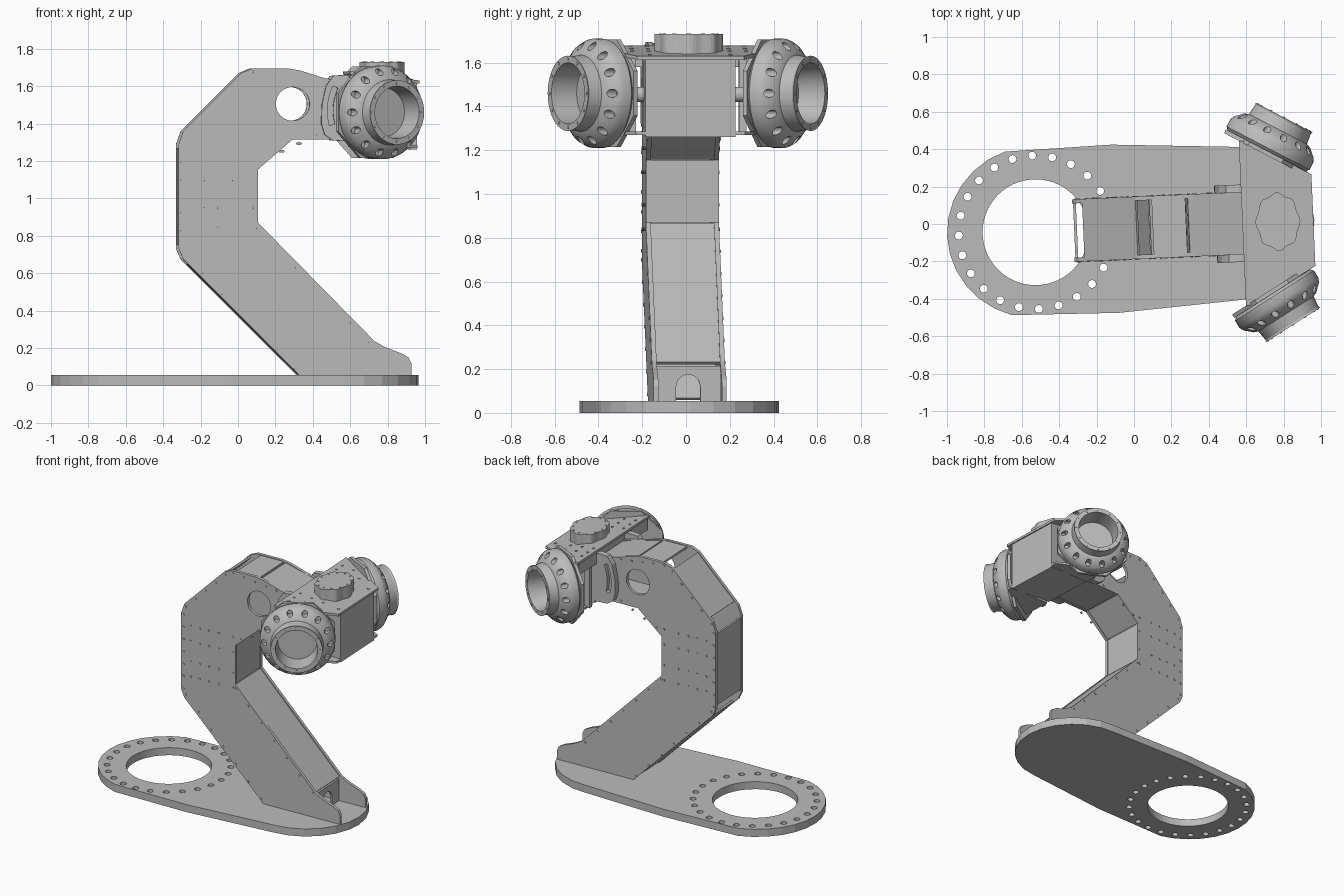
import bpy, bmesh, math
from mathutils import Matrix, Vector

cube = bpy.data.objects.get("Cube")
if cube:
    bpy.data.objects.remove(cube)

grey = bpy.data.materials.new("machined_grey")
grey.use_nodes = True
grey.diffuse_color = (0.5, 0.5, 0.5, 1)
grey.node_tree.nodes["Principled BSDF"].inputs["Base Color"].default_value = (0.5, 0.5, 0.5, 1)

# The whole machine is turned slightly on its stand
TURN = Matrix.Translation((0, -0.021, 0)) @ Matrix.Rotation(math.radians(2.5), 4, 'Z')
# Slope of the head's top
TILT = Matrix.Identity(4)
TILT[2][0], TILT[2][3] = -0.13, 0.1


def finish(name, bm, mat=None, smooth=False):
    """Turn a bmesh into a placed, coloured object."""
    bmesh.ops.transform(bm, matrix=TURN @ (mat or Matrix.Identity(4)), verts=bm.verts)
    bmesh.ops.recalc_face_normals(bm, faces=bm.faces)
    me = bpy.data.meshes.new(name)
    bm.to_mesh(me)
    bm.free()
    me.materials.append(grey)
    ob = bpy.data.objects.new(name, me)
    bpy.context.collection.objects.link(ob)
    if smooth:
        activate(ob)
        bpy.ops.object.shade_smooth_by_angle(angle=math.radians(30))
    return ob


def activate(ob):
    bpy.ops.object.select_all(action='DESELECT')
    ob.select_set(True)
    bpy.context.view_layer.objects.active = ob


def prism(name, pts, axis, a, b, mat=None):
    """Extrude a 2D outline along an axis from a to b."""
    place = {'X': lambda p, d: (d, p[0], p[1]),
             'Y': lambda p, d: (p[0], d, p[1]),
             'Z': lambda p, d: (p[0], p[1], d)}[axis]
    bm = bmesh.new()
    lo = [bm.verts.new(place(p, a)) for p in pts]
    hi = [bm.verts.new(place(p, b)) for p in pts]
    bm.faces.new(lo)
    bm.faces.new(hi)
    for i in range(len(pts)):
        j = (i + 1) % len(pts)
        bm.faces.new((lo[i], lo[j], hi[j], hi[i]))
    return finish(name, bm, mat)


def lathe(name, profile, mat, n=48):
    """Revolve an (offset, radius) profile that starts and ends on the axis."""
    bm = bmesh.new()
    vs = [bm.verts.new((r, 0, s)) for s, r in profile]
    es = [bm.edges.new(pair) for pair in zip(vs, vs[1:])]
    bmesh.ops.spin(bm, geom=vs + es, cent=(0, 0, 0), axis=(0, 0, 1),
                   angle=math.tau, steps=n, use_duplicate=False)
    bmesh.ops.remove_doubles(bm, verts=bm.verts, dist=0.0005)
    return finish(name, bm, mat, True)


def pins(name, spots, normal, r, depth, mat=None, n=10):
    """A set of small cylinders, used as bolts or as drills."""
    rot = Vector(normal).to_track_quat('Z', 'Y').to_matrix().to_4x4()
    bm = bmesh.new()
    for p in spots:
        bmesh.ops.create_cone(bm, cap_ends=True, segments=n, radius1=r, radius2=r,
                              depth=depth, matrix=Matrix.Translation(p) @ rot)
    return finish(name, bm, mat)


def cut(ob, cutter):
    mod = ob.modifiers.new("cut", 'BOOLEAN')
    mod.operation, mod.object, mod.solver = 'DIFFERENCE', cutter, 'EXACT'
    activate(ob)
    bpy.ops.object.modifier_apply(modifier=mod.name)
    bpy.data.objects.remove(cutter)


def arc(cx, cy, rx, ry, a, b, n):
    return [(cx + rx * math.cos(math.radians(a + (b - a) * i / n)),
             cy + ry * math.sin(math.radians(a + (b - a) * i / n))) for i in range(n + 1)]


def ring_spots(r, z, n, cx=0):
    return [(cx + x, y, z) for x, y in arc(0, 0, r, r, 0, 360, n)[:-1]]


# Base plate with large round opening and bolt circle
outline = (arc(-0.527, 0, 0.473, 0.46, 108, 252, 12) + [(-0.1, -0.45)]
           + arc(0.55, 0, 0.415, 0.41, -90, 90, 12) + [(-0.1, 0.45)])
base = prism("base_plate", outline, 'Z', 0, 0.055)
cut(base, pins("opening_cutter", [(-0.527, 0, 0.03)], (0, 0, 1), 0.283, 0.2, n=64))
cut(base, pins("bolt_circle_cutter", ring_spots(0.41, 0.03, 24, -0.527), (0, 0, 1), 0.021, 0.2, n=16))

# Arm side plates with round window
side = [(0.32, 0.055), (0.92, 0.055), (0.92, 0.12), (0.905, 0.15), (0.87, 0.17), (0.78, 0.205),
        (0.725, 0.235), (0.1, 0.87), (0.1, 1.155), (0.285, 1.315), (0.6, 1.315), (0.6, 1.61),
        (0.45, 1.645), (0.32, 1.685), (0.26, 1.695), (0.07, 1.695), (0.01, 1.67), (-0.3, 1.36),
        (-0.325, 1.29), (-0.325, 0.73), (-0.3, 0.675)]
for s, tag in ((-1, "right"), (1, "left")):
    plate = prism(tag + "_arm_side", side, 'Y', s * 0.145, s * 0.167)
    cut(plate, pins("window_cutter", [(0.285, s * 0.156, 1.505)], (0, 1, 0), 0.09, 0.1, n=40))

    # Bolts in the spine and along the edges
    spots = [(x, z) for x in (-0.25, -0.18, -0.11, -0.03, 0.08) for z in (1.21, 1.1, 0.95, 0.84)]
    for (x0, z0), (x1, z1), n in (((0.7, 0.23), (0.1, 0.84), 6), ((0.3, 0.085), (-0.29, 0.7), 6),
                                  ((-0.307, 0.74), (-0.307, 1.28), 6), ((-0.29, 1.34), (0.02, 1.65), 4),
                                  ((0.08, 1.677), (0.42, 1.635), 4), ((0.14, 1.21), (0.42, 1.335), 3)):
        spots += [(x0 + (x1 - x0) * i / n, z0 + (z1 - z0) * i / n) for i in range(n + 1)]
    pins(tag + "_arm_bolts", [(x, s * 0.167, z) for x, z in spots], (0, 1, 0), 0.008, 0.008, n=8)

# Panels closing the arm between the side plates
panels = [((0.72, 0.235), (0.1, 0.87)), ((0.1, 0.87), (0.1, 1.155)), ((0.1, 1.155), (0.285, 1.315)),
          ((0.285, 1.315), (0.6, 1.315)), ((0.6, 1.61), (0.295, 1.69)), ((0.28, 1.695), (0.1, 1.695)),
          ((0.01, 1.67), (-0.275, 1.385)), ((-0.325, 1.27), (-0.325, 0.75)), ((-0.27, 0.645), (0.32, 0.055))]
for i, (p, q) in enumerate(panels):
    p, q = Vector(p), Vector(q)
    d = (q - p).normalized()
    inward = Vector((-d.y, d.x))
    a, b = inward * 0.005, inward * 0.02
    prism("arm_panel_%d" % (i + 1), [p + a, q + a, q + b, p + b], 'Y', -0.146, 0.146)

# Foot end panel with arched cable opening
prism("foot_panel", [(-0.146, 0.055), (-0.055, 0.055), (-0.055, 0.12)]
      + arc(0, 0.12, 0.055, 0.055, 180, 0, 10)
      + [(0.055, 0.055), (0.146, 0.055), (0.146, 0.215), (-0.146, 0.215)], 'X', 0.7, 0.715)

# Head body, top plate and scalloped cap
prism("head_body", [(0.6, 1.29), (0.95, 1.26), (0.95, 1.625), (0.6, 1.665)], 'Y', -0.205, 0.205)
prism("head_top_plate", [(0.58, -0.44), (0.62, -0.44), (0.96, -0.245), (0.96, 0.245), (0.62, 0.44), (0.58, 0.44)],
      'Z', 1.638, 1.655, TILT)
cap = []
for i in range(64):
    t = math.tau * i / 64
    k = 1 + 0.045 * math.cos(8 * t)
    cap.append((0.77 + 0.115 * k * math.cos(t), 0.15 * k * math.sin(t)))
prism("head_cap", cap, 'Z', 1.62, 1.73)
pins("cap_bolts", [(0.77 + x, y * 1.3, 1.73) for x, y, z in ring_spots(0.1, 0, 12)], (0, 0, 1), 0.006, 0.006)
pins("top_plate_bolts", [(x, s * y, 1.655) for s in (-1, 1) for y in (0.185, 0.26, 0.33)
                         for x in (0.62, 0.71, 0.8, 0.92) if x + 1.7 * y < 1.36],
     (0, 0, 1), 0.009, 0.008, TILT)

# Swivel rings, their mounts and the link plates, on both sides
ring = [(-0.2, 0), (-0.2, 0.235), (-0.185, 0.25), (-0.14, 0.25), (-0.115, 0.238), (-0.08, 0.2),
        (-0.07, 0.175), (-0.01, 0.167), (0, 0.172), (0, 0.14), (-0.13, 0.13), (-0.13, 0)]
for s, tag in ((-1, "right"), (1, "left")):
    axis = Vector((0.5, s * math.sqrt(0.75), 0))
    mat = Matrix.Translation((0.827, s * 0.555, 1.46)) @ axis.to_track_quat('Z', 'Y').to_matrix().to_4x4()
    ob = lathe(tag + "_swivel_ring", ring, mat)
    cut(ob, pins("ring_hole_cutter", ring_spots(0.22, -0.1, 14), (0, 0, 1), 0.019, 0.07, mat, 16))
    pins(tag + "_ring_bolts", ring_spots(0.156, 0, 12), (0, 0, 1), 0.007, 0.006, mat)
    prism(tag + "_ring_mount", arc(0, 0, 0.265, 0.265, 22.5, 337.5, 7), 'Z', -0.222, -0.2, mat)

    # Wing brackets joining ring and head
    prism(tag + "_lower_bracket", [(0.62, s * 0.2), (0.95, s * 0.2), (0.95, s * 0.25), (0.62, s * 0.43)],
          'Z', 1.27, 1.285)
    prism(tag + "_bracket_post", [(0.6, s * 0.235), (0.64, s * 0.235), (0.64, s * 0.27), (0.6, s * 0.27)],
          'Z', 1.275, 1.655)
    prism(tag + "_bracket_rib", [(0.585, s * 0.2), (0.6, s * 0.2), (0.6, s * 0.42), (0.585, s * 0.42)],
          'Z', 1.58, 1.665)
    pins(tag + "_hinge_pin", [(0.76, s * 0.23, 1.455)], (0, 1, 0), 0.035, 0.06, n=20)

    # Link plate with curved adjustment slot
    link = prism(tag + "_link_plate", [(0.7, 1.3), (0.7, 1.62), (0.57, 1.66), (0.5, 1.655), (0.462, 1.6), (0.44, 1.5),
                                       (0.437, 1.4), (0.455, 1.34), (0.5, 1.31)], 'Y', s * 0.165, s * 0.207)
    slot = arc(0.78, 1.47, 0.31, 0.31, 155, 195, 10) + arc(0.78, 1.47, 0.28, 0.28, 195, 155, 10)
    cut(link, prism("slot_cutter", slot, 'Y', s * 0.18, s * 0.25))
